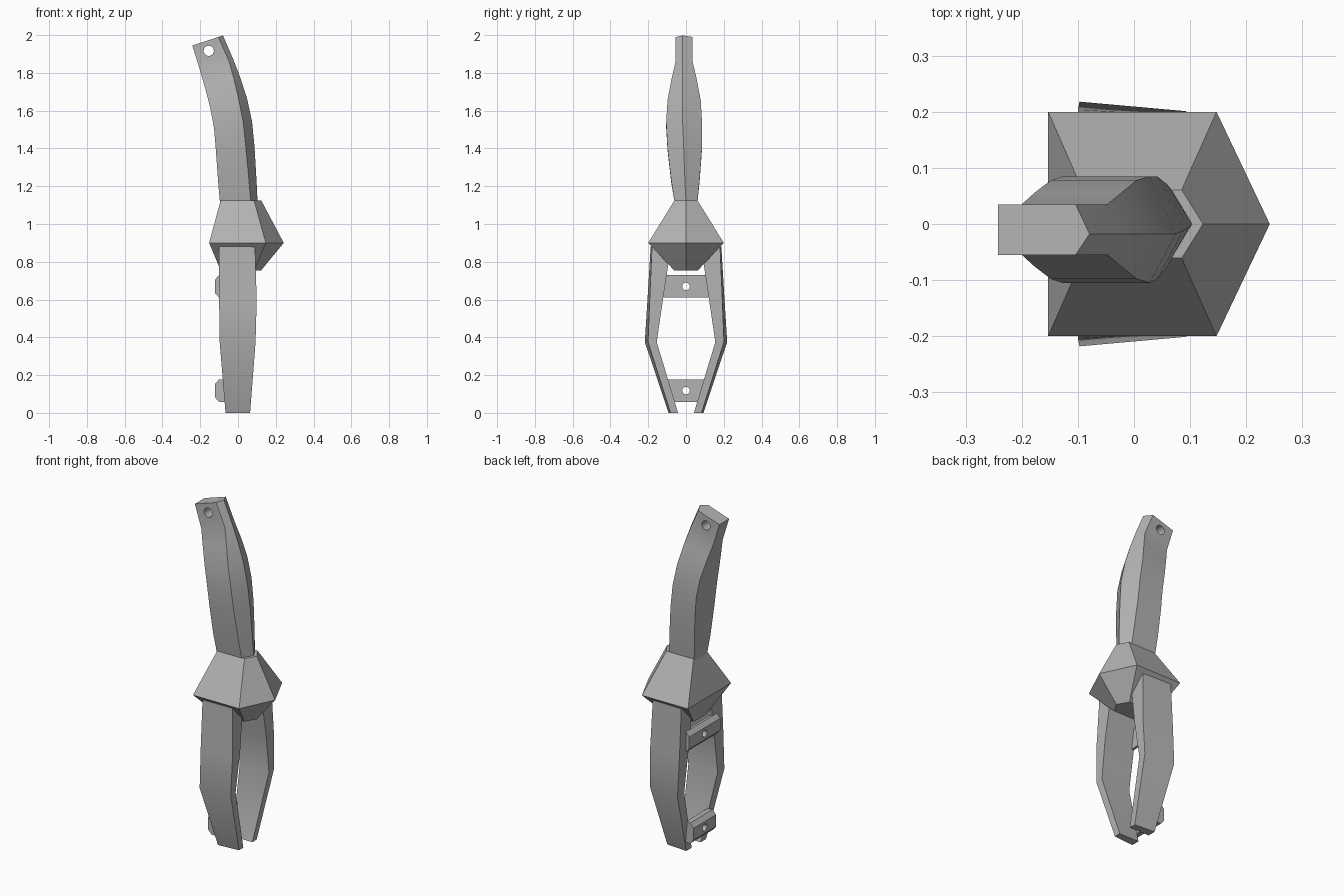
import bpy
import bmesh
from math import pi, radians
from mathutils import Vector

cube = bpy.data.objects.get("Cube")
if cube:
    bpy.data.objects.remove(cube, do_unlink=True)

grey = bpy.data.materials.new("grey metal")
grey.use_nodes = True
grey.diffuse_color = (0.45, 0.45, 0.45, 1)
grey.node_tree.nodes["Principled BSDF"].inputs["Base Color"].default_value = grey.diffuse_color


def loft(name, rings):
    """Join rings of points into a closed solid."""
    bm = bmesh.new()
    loops = [[bm.verts.new(p) for p in ring] for ring in rings]
    n = len(loops[0])
    for a, b in zip(loops, loops[1:]):
        for i in range(n):
            j = (i + 1) % n
            bm.faces.new((a[i], a[j], b[j], b[i]))
    bm.faces.new(loops[0])
    bm.faces.new(loops[-1])
    bmesh.ops.recalc_face_normals(bm, faces=bm.faces)
    mesh = bpy.data.meshes.new(name)
    bm.to_mesh(mesh)
    bm.free()
    mesh.materials.append(grey)
    ob = bpy.data.objects.new(name, mesh)
    bpy.context.collection.objects.link(ob)
    return ob


def select(ob):
    bpy.ops.object.select_all(action="DESELECT")
    ob.select_set(True)
    bpy.context.view_layer.objects.active = ob


def smooth(ob):
    select(ob)
    bpy.ops.object.shade_smooth_by_angle(angle=radians(30))


def drill(ob, location, radius, rotation):
    """Cut a round hole straight through a part."""
    bpy.ops.mesh.primitive_cylinder_add(vertices=24, radius=radius, depth=0.5,
                                        location=location, rotation=rotation)
    cutter = bpy.context.object
    cutter.hide_render = True
    cutter.data.materials.append(grey)
    select(ob)
    mod = ob.modifiers.new("hole", "BOOLEAN")
    mod.operation = "DIFFERENCE"
    mod.solver = "EXACT"
    mod.object = cutter
    bpy.ops.object.modifier_apply(modifier=mod.name)
    bpy.data.objects.remove(cutter, do_unlink=True)


# Faceted five-sided collar
def pentagon(back, side, half, tip, z):
    return [(back, -half, z), (side, -half, z), (tip, 0, z), (side, half, z), (back, half, z)]


loft("collar", [pentagon(-.092, .085, .063, .123, .755),
                pentagon(-.153, .147, .2, .242, .9),
                pentagon(-.092, .085, .061, .123, 1.125)])

# Curved upper handle: back x, z, front corner x, z, ridge depth, half width
stations = [
    (-.095, 1.11, .068, 1.11, .036, .06),
    (-.105, 1.22, .058, 1.23, .04, .075),
    (-.117, 1.39, .042, 1.4, .046, .091),
    (-.127, 1.51, .028, 1.535, .047, .095),
    (-.148, 1.62, .005, 1.655, .044, .088),
    (-.177, 1.73, -.022, 1.77, .034, .066),
    (-.2, 1.81, -.047, 1.86, .025, .045),
    (-.242, 1.945, -.104, 1.99, .026, .045),
]
rings = []
for i, (bx, bz, cx, cz, depth, half) in enumerate(stations):
    t = min(1, i / 3)
    mid = Vector((0, -.01 * t, 0))
    side = Vector((0, half, 0))
    back, corner = Vector((bx, 0, bz)) + mid, Vector((cx, 0, cz)) + mid
    ridge = corner + (corner - back).normalized() * depth + mid * 0.8
    rings.append([back - side, corner - side, ridge, corner + side, back + side])
handle = loft("upper_handle", rings)
drill(handle, (-.155, 0, 1.917), .027, (pi / 2, 0, 0))
smooth(handle)

# Pair of bent arms: z, back x, front x, inner y, outer y, extra width at the back
arm = [
    (0, -.066, .064, .042, .082, .01),
    (.375, -.097, .093, .155, .201, .017),
    (.6, -.1, .099, .122, .192, .012),
    (.88, -.1, .09, .08, .18, .007),
]
for s, label in ((1, "rear"), (-1, "front")):
    ob = loft(label + "_arm", [
        [(b, s * inn, z), (f, s * inn, z), (f, s * out, z), (b, s * (out + wide), z)]
        for z, b, f, inn, out, wide in arm])
    smooth(ob)

# Chamfered cross bars with a central hole
for name, z, half, inner in (("upper_crossbar", .67, .145, -.085),
                             ("lower_crossbar", .118, .105, -.07)):
    profile = [(inner, -.06), (-.1, -.06), (-.122, -.035),
               (-.122, .035), (-.1, .06), (inner, .06)]
    bar = loft(name, [[(x, y, z + dz) for x, dz in profile] for y in (-half, half)])
    drill(bar, (-.1, 0, z), .02, (0, pi / 2, 0))
    smooth(bar)
